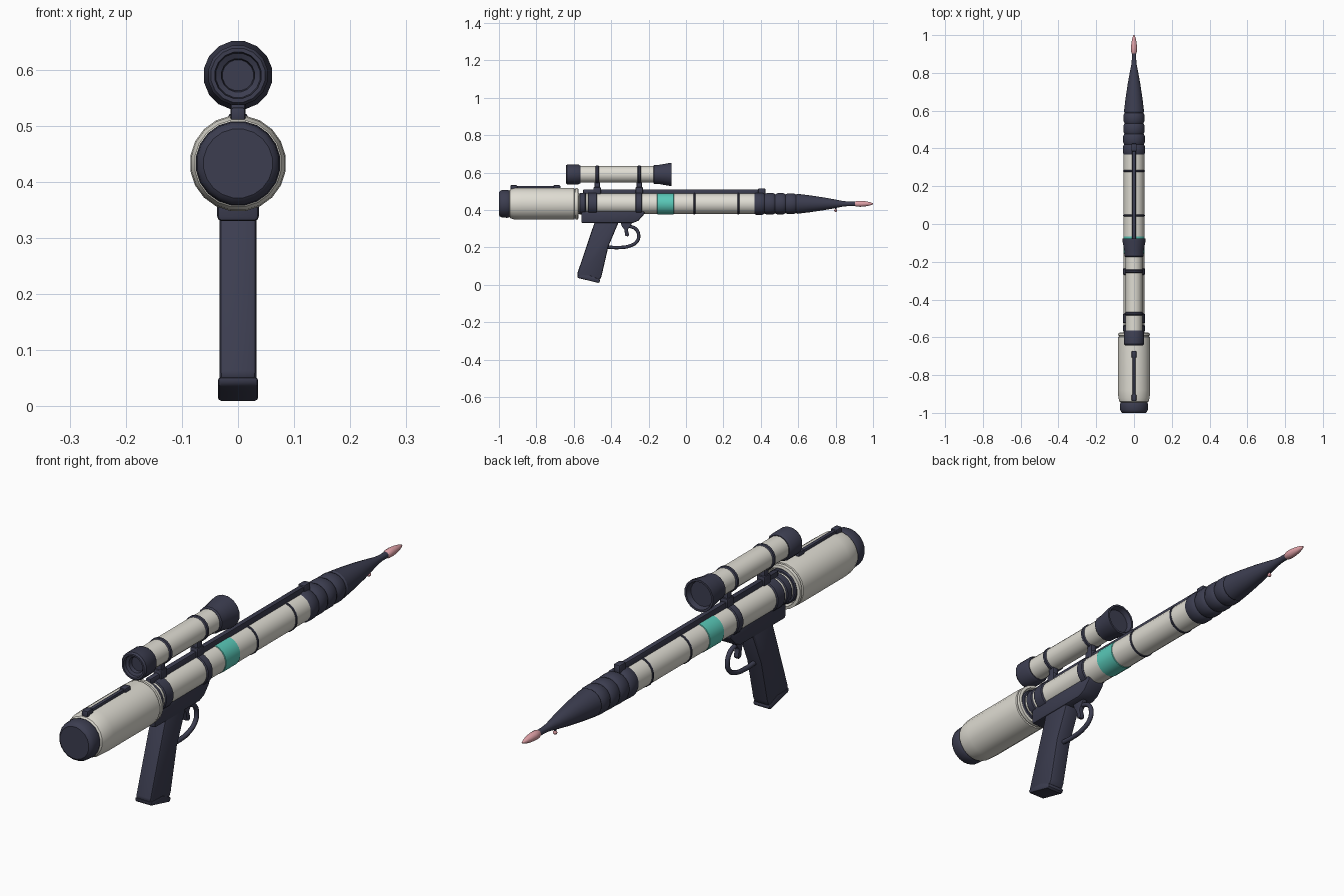
import bpy, bmesh, math
from mathutils import Vector

if "Cube" in bpy.data.objects:
    bpy.data.objects.remove(bpy.data.objects["Cube"])

AXIS, SCOPE = 0.433, 0.590   # heights of barrel and scope centre lines


def material(name, rgb):
    m = bpy.data.materials.new(name)
    m.diffuse_color = (*rgb, 1)
    m.use_nodes = True
    m.node_tree.nodes["Principled BSDF"].inputs["Base Color"].default_value = m.diffuse_color
    return m


DARK = material("dark_metal", (0.045, 0.047, 0.08))
CREAM = material("cream_shell", (0.74, 0.72, 0.65))
TEAL = material("teal_band", (0.10, 0.58, 0.48))
PINK = material("pink_tip", (0.75, 0.36, 0.39))


def finish(name, bm, mat, bevel=0, segments=2):
    bmesh.ops.recalc_face_normals(bm, faces=bm.faces)
    mesh = bpy.data.meshes.new(name)
    bm.to_mesh(mesh)
    bm.free()
    ob = bpy.data.objects.new(name, mesh)
    bpy.context.collection.objects.link(ob)
    mesh.materials.append(mat)
    bpy.ops.object.select_all(action='DESELECT')
    ob.select_set(True)
    bpy.context.view_layer.objects.active = ob
    if bevel:
        mod = ob.modifiers.new("bevel", 'BEVEL')
        mod.width, mod.segments = bevel, segments
        mod.limit_method, mod.angle_limit = 'ANGLE', math.radians(40)
        bpy.ops.object.modifier_apply(modifier="bevel")
    bpy.ops.object.shade_smooth_by_angle(angle=math.radians(32))
    return ob


def lathe(name, profile, mat, z=AXIS, sides=20):
    """Revolve (y, radius) pairs round a line parallel to y, capping both ends."""
    bm = bmesh.new()
    rings = []
    for y, r in profile:
        ring = []
        for i in range(sides):
            a = 2 * math.pi * (i + 0.5) / sides
            ring.append(bm.verts.new((r * math.cos(a), y, z + r * math.sin(a))))
        rings.append(ring)
    for a, b in zip(rings, rings[1:]):
        for i in range(sides):
            j = (i + 1) % sides
            bm.faces.new((a[i], a[j], b[j], b[i]))
    bm.faces.new(rings[0])
    bm.faces.new(rings[-1])
    return finish(name, bm, mat)


def band(name, y0, y1, r, mat=DARK, z=AXIS, c=0.004, sides=20):
    return lathe(name, [(y0, r - c), (y0 + c, r), (y1 - c, r), (y1, r - c)], mat, z, sides)


def plate(name, outline, half, mat, bevel):
    """Side outline of (y, z) points, extruded across x."""
    bm = bmesh.new()
    face = bm.faces.new([bm.verts.new((-half, y, z)) for y, z in outline])
    ext = bmesh.ops.extrude_face_region(bm, geom=[face])
    bmesh.ops.translate(bm, vec=(2 * half, 0, 0),
                        verts=[v for v in ext['geom'] if isinstance(v, bmesh.types.BMVert)])
    return finish(name, bm, mat, bevel)


def box(name, y0, y1, z0, z1, half, mat=DARK, bevel=0.005):
    return plate(name, [(y0, z0), (y1, z0), (y1, z1), (y0, z1)], half, mat, bevel)


def tube(name, path, r, mat=DARK):
    """Round bar along a smooth (y, z) path."""
    cu = bpy.data.curves.new(name, 'CURVE')
    cu.dimensions, cu.bevel_depth, cu.bevel_resolution = '3D', r, 2
    cu.use_fill_caps, cu.resolution_u = True, 5
    sp = cu.splines.new('BEZIER')
    sp.bezier_points.add(len(path) - 1)
    for p, (y, z) in zip(sp.bezier_points, path):
        p.co = Vector((0, y, z))
        p.handle_left_type = p.handle_right_type = 'AUTO'
    cu.materials.append(mat)
    ob = bpy.data.objects.new(name, cu)
    bpy.context.collection.objects.link(ob)
    return ob


# rear canister with cap, open front rim and top clip
lathe("canister_cap", [(-1.0, 0.062), (-0.995, 0.069), (-0.985, 0.074), (-0.955, 0.076),
                       (-0.945, 0.072), (-0.93, 0.06)], DARK)
lathe("canister", [(-0.947, 0.068), (-0.94, 0.078), (-0.92, 0.084), (-0.88, 0.086), (-0.62, 0.086),
                   (-0.598, 0.085), (-0.596, 0.080), (-0.592, 0.080), (-0.590, 0.085),
                   (-0.577, 0.084), (-0.575, 0.073), (-0.60, 0.069), (-0.60, 0.05)], CREAM)
band("canister_collar", -0.61, -0.578, 0.066)
box("canister_clip", -0.925, -0.69, 0.514, 0.529, 0.008)
for i, y in enumerate((-0.92, -0.69)):
    box(f"clip_end_{i}", y - 0.018, y + 0.018, 0.508, 0.533, 0.013)

# barrel, bands and stripe
band("barrel", -0.60, 0.38, 0.055, CREAM)
band("rear_band_a", -0.570, -0.535, 0.059)
band("rear_band_b", -0.525, -0.475, 0.060)
band("middle_band", -0.270, -0.235, 0.060)
band("teal_stripe", -0.155, -0.065, 0.057, TEAL, c=0.002)
for i, y in enumerate((0.045, 0.28)):
    band(f"barrel_ring_{i}", y - 0.005, y + 0.005, 0.058, c=0.002)

# ribbed nose, cone and tip
nose = []
for i in range(4):
    y, r = 0.365 + i * 0.056, 0.060 - i * 0.0012
    nose += [(y, r - 0.006), (y + 0.012, r), (y + 0.043, r), (y + 0.055, r - 0.006)]
nose += [(0.595, 0.054), (0.66, 0.046), (0.74, 0.034), (0.80, 0.023), (0.84, 0.015),
         (0.87, 0.012), (0.91, 0.012)]
lathe("ribbed_nose", nose, DARK)
lathe("nose_tip", [(0.903, 0.012), (0.912, 0.016), (0.935, 0.0165), (0.96, 0.014),
                   (0.985, 0.009), (1.0, 0.003)], PINK, sides=12)
tube("nose_post", [(0.80, 0.425), (0.80, 0.402)], 0.004)
bpy.ops.mesh.primitive_uv_sphere_add(segments=10, ring_count=6, radius=0.008,
                                     location=(0, 0.80, 0.397))
bead = bpy.context.object
bead.name = "nose_bead"
bead.data.materials.append(PINK)
bpy.ops.object.shade_smooth_by_angle()

# top rail
box("top_rail", -0.55, 0.41, 0.482, 0.509, 0.010, bevel=0.003)
box("rail_end", 0.385, 0.425, 0.48, 0.515, 0.014)

# scope: eyepiece, tube, rings, flared objective, mounts
lathe("scope_eyepiece", [(-0.610, 0.028), (-0.625, 0.030), (-0.630, 0.040), (-0.642, 0.042),
                         (-0.642, 0.049), (-0.635, 0.054), (-0.575, 0.054), (-0.565, 0.048)],
      DARK, SCOPE, 16)
band("scope_tube", -0.57, -0.165, 0.045, CREAM, SCOPE, sides=16)
for i, y in enumerate((-0.475, -0.25)):
    band(f"scope_ring_{i}", y - 0.009, y + 0.009, 0.049, DARK, SCOPE, sides=16)
    box(f"scope_mount_{i}", y - 0.014, y + 0.014, 0.485, 0.553, 0.013)
    box(f"mount_foot_{i}", y - 0.020, y + 0.020, 0.485, 0.522, 0.017)
lathe("scope_objective", [(-0.175, 0.046), (-0.170, 0.051), (-0.145, 0.052), (-0.09, 0.062),
                          (-0.078, 0.062), (-0.078, 0.054), (-0.098, 0.048)], DARK, SCOPE, 16)

# receiver, grip and grip foot
plate("receiver", [(-0.560, 0.400), (-0.560, 0.330), (-0.285, 0.330), (-0.255, 0.342),
                   (-0.222, 0.378), (-0.222, 0.400)], 0.037, DARK, 0.008)
plate("grip", [(-0.485, 0.345), (-0.583, 0.055), (-0.572, 0.040), (-0.463, 0.022),
               (-0.452, 0.045), (-0.415, 0.205), (-0.362, 0.330), (-0.362, 0.345)],
      0.033, DARK, 0.013)
plate("grip_foot", [(-0.583, 0.052), (-0.578, 0.036), (-0.535, 0.026), (-0.470, 0.010),
                    (-0.460, 0.014), (-0.460, 0.028), (-0.510, 0.050)], 0.036, DARK, 0.006)

# trigger and guard
plate("trigger", [(-0.348, 0.335), (-0.345, 0.315), (-0.330, 0.295), (-0.325, 0.262), (-0.310, 0.258),
                  (-0.304, 0.268), (-0.312, 0.295), (-0.295, 0.318), (-0.285, 0.335)],
      0.010, DARK, 0.003)
tube("trigger_guard", [(-0.425, 0.202), (-0.36, 0.199), (-0.30, 0.208), (-0.262, 0.232),
                       (-0.253, 0.265), (-0.268, 0.298), (-0.305, 0.314), (-0.34, 0.325)], 0.009)
